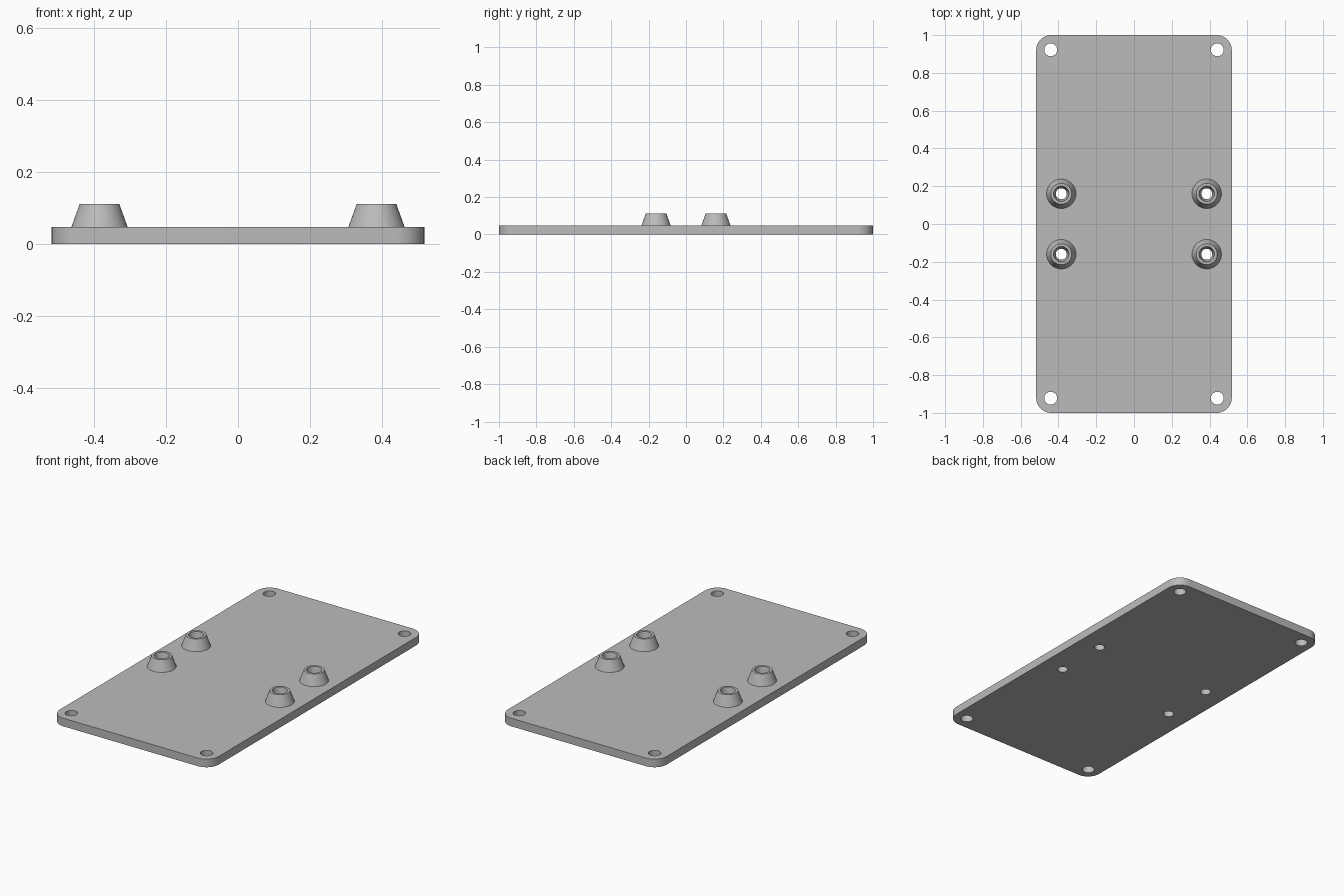
import bpy, bmesh
from math import cos, sin, pi

cube = bpy.data.objects.get("Cube")
if cube:
    bpy.data.objects.remove(cube)

WIDTH, LENGTH, THICK, CORNER = 1.036, 2.0, 0.048, 0.08
TOP = 0.112
BOLT_X, BOLT_Y, BOLT_R = 0.441, 0.922, 0.034
POST_X, POST_Y, BORE_R = 0.385, 0.16, 0.029
SIDES = 48

grey = bpy.data.materials.new("plain grey")
grey.use_nodes = True
grey.diffuse_color = (0.5, 0.5, 0.5, 1)
grey.node_tree.nodes["Principled BSDF"].inputs["Base Color"].default_value = (0.5, 0.5, 0.5, 1)


def arc(x, y, r, start, sweep, steps):
    angles = [start + sweep * i / steps for i in range(steps + 1)]
    return [(x + r * cos(a), y + r * sin(a)) for a in angles]


def mirrored(x, y):
    return [(sx * x, sy * y) for sx in (1, -1) for sy in (1, -1)]


def finish(obj):
    obj.data.materials.clear()
    obj.data.materials.append(grey)
    bpy.ops.object.select_all(action='DESELECT')
    obj.select_set(True)
    bpy.context.view_layer.objects.active = obj
    bpy.ops.object.shade_smooth_by_angle()


# Base plate: rounded outline with eight round holes, filled and extruded
outline = []
cx, cy = WIDTH / 2 - CORNER, LENGTH / 2 - CORNER
for quarter, (x, y) in enumerate([(cx, cy), (-cx, cy), (-cx, -cy), (cx, -cy)]):
    outline += arc(x, y, CORNER, quarter * pi / 2, pi / 2, 12)
loops = [outline]
for spots, radius in ((mirrored(BOLT_X, BOLT_Y), BOLT_R), (mirrored(POST_X, POST_Y), BORE_R)):
    loops += [arc(x, y, radius, 0, 2 * pi, SIDES)[:-1] for x, y in spots]

curve = bpy.data.curves.new("base_plate", 'CURVE')
curve.dimensions = '2D'
curve.fill_mode = 'BOTH'
curve.extrude = THICK / 2
for loop in loops:
    spline = curve.splines.new('POLY')
    spline.points.add(len(loop) - 1)
    for point, (x, y) in zip(spline.points, loop):
        point.co = (x, y, 0, 1)
    spline.use_cyclic_u = True
plate = bpy.data.objects.new("base_plate", curve)
bpy.context.collection.objects.link(plate)
bpy.ops.object.select_all(action='DESELECT')
plate.select_set(True)
bpy.context.view_layer.objects.active = plate
bpy.ops.object.convert(target='MESH')
plate = bpy.context.view_layer.objects.active
bm = bmesh.new()
bm.from_mesh(plate.data)
bmesh.ops.remove_doubles(bm, verts=bm.verts, dist=0.0001)
bmesh.ops.translate(bm, verts=bm.verts, vec=(0, 0, THICK / 2))
bmesh.ops.recalc_face_normals(bm, faces=bm.faces)
bm.to_mesh(plate.data)
bm.free()
finish(plate)

# Standoffs: tapered posts with a flat rim and a tapered bore
profile = [(0.078, THICK), (0.055, TOP), (0.041, TOP), (BORE_R, THICK)]
bm = bmesh.new()
rings = [[bm.verts.new((x, y, z)) for x, y in arc(0, 0, r, 0, 2 * pi, SIDES)[:-1]]
         for r, z in profile]
for low, high in zip(rings, rings[1:]):
    for i in range(SIDES):
        j = (i + 1) % SIDES
        bm.faces.new((low[i], low[j], high[j], high[i]))
post_mesh = bpy.data.meshes.new("standoff")
bm.to_mesh(post_mesh)
bm.free()
names = ("standoff_back_left", "standoff_front_left", "standoff_back_right", "standoff_front_right")
for name, (x, y) in zip(names, mirrored(POST_X, POST_Y)):
    post = bpy.data.objects.new(name, post_mesh)
    post.location = (x, y, 0)
    bpy.context.collection.objects.link(post)
    finish(post)
